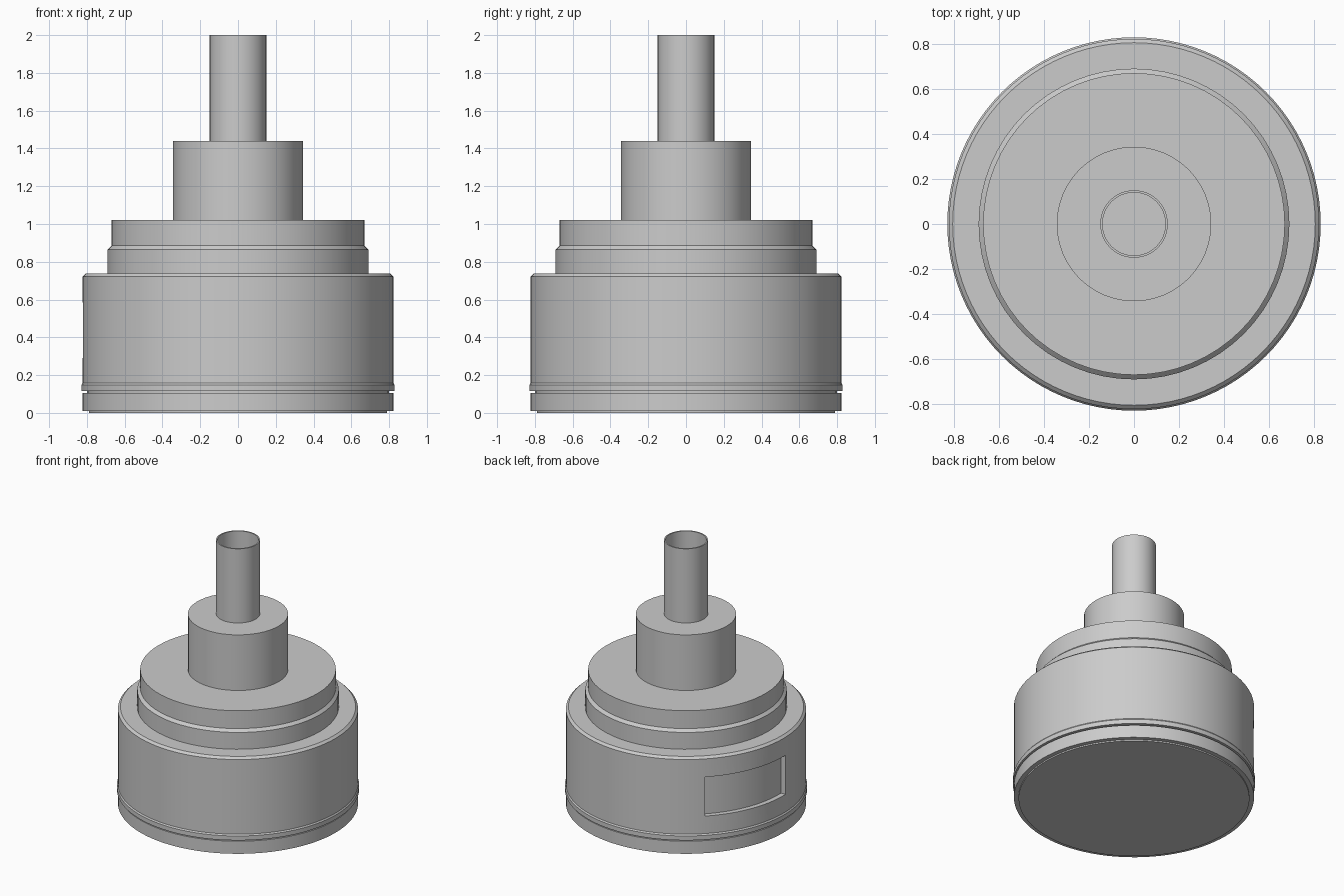
import bpy, bmesh, math

cube = bpy.data.objects.get("Cube")
if cube:
    bpy.data.objects.remove(cube)

# Single plain grey finish
grey = bpy.data.materials.new("plain grey")
grey.use_nodes = True
colour = (0.6, 0.6, 0.6, 1)
grey.diffuse_color = colour
grey.node_tree.nodes["Principled BSDF"].inputs["Base Color"].default_value = colour


def turned(name, profile, steps, start=0.0, sweep=360.0):
    """Turn a (radius, height) outline about the z axis."""
    full = sweep == 360.0
    bm = bmesh.new()
    a, rows = math.radians(start), []
    count = steps if full else steps + 1
    for i in range(count):
        t = a + math.radians(sweep) * i / steps
        rows.append([bm.verts.new((r * math.cos(t), r * math.sin(t), z))
                     for r, z in profile])
    n = len(profile)
    for i in range(steps):
        p, q = rows[i], rows[(i + 1) % count]
        for j in range(n - 1 if full else n):
            k = (j + 1) % n
            bm.faces.new((p[j], q[j], q[k], p[k]))
    # Close the two ends, either discs or wedge sides
    if full:
        bm.faces.new([row[0] for row in rows])
        bm.faces.new([row[-1] for row in rows])
    else:
        bm.faces.new(rows[0])
        bm.faces.new(rows[-1])
    bmesh.ops.recalc_face_normals(bm, faces=bm.faces)
    mesh = bpy.data.meshes.new(name)
    bm.to_mesh(mesh)
    bm.free()
    mesh.materials.append(grey)
    ob = bpy.data.objects.new(name, mesh)
    bpy.context.collection.objects.link(ob)
    return ob


# Base plate, seam groove and raised band
base = turned("base_cap", [(0.79, 0), (0.79, 0.01), (0.822, 0.01), (0.822, 0.105),
                           (0.80, 0.105), (0.80, 0.115)], 96)
band = turned("raised_band", [(0.79, 0.115), (0.829, 0.115), (0.829, 0.148),
                              (0.822, 0.158)], 96)

# Main drum with chamfered rim
drum = turned("main_drum", [(0.822, 0.158), (0.822, 0.722), (0.805, 0.738)], 96)

# Stepped shoulder, collar and hollow stem
shoulder = turned("shoulder", [(0.69, 0.738), (0.69, 0.865), (0.67, 0.885),
                               (0.67, 1.02)], 64)
collar = turned("collar", [(0.343, 1.02), (0.343, 1.44)], 48)
stem = turned("hollow_stem", [(0.15, 1.44), (0.15, 2.0), (0.14, 2.0),
                              (0.14, 1.445)], 48)

# Shallow curved recess in the drum wall
cutter = turned("recess_cutter", [(0.785, 0.29), (0.9, 0.29), (0.9, 0.585),
                                  (0.785, 0.585)], 12, 134, 47)
cutter.hide_render = True
cutter.hide_viewport = True
cut = drum.modifiers.new("recess", "BOOLEAN")
cut.operation = "DIFFERENCE"
cut.solver = "EXACT"
cut.object = cutter

# Bake the recess, then smooth the curved walls
bpy.context.view_layer.update()
graph = bpy.context.evaluated_depsgraph_get()
carved = bpy.data.meshes.new_from_object(drum.evaluated_get(graph))
drum.modifiers.clear()
drum.data = carved
bpy.data.objects.remove(cutter)

bpy.ops.object.select_all(action="DESELECT")
for ob in (base, band, drum, shoulder, collar, stem):
    ob.select_set(True)
bpy.context.view_layer.objects.active = drum
bpy.ops.object.shade_smooth_by_angle(angle=math.radians(30))
